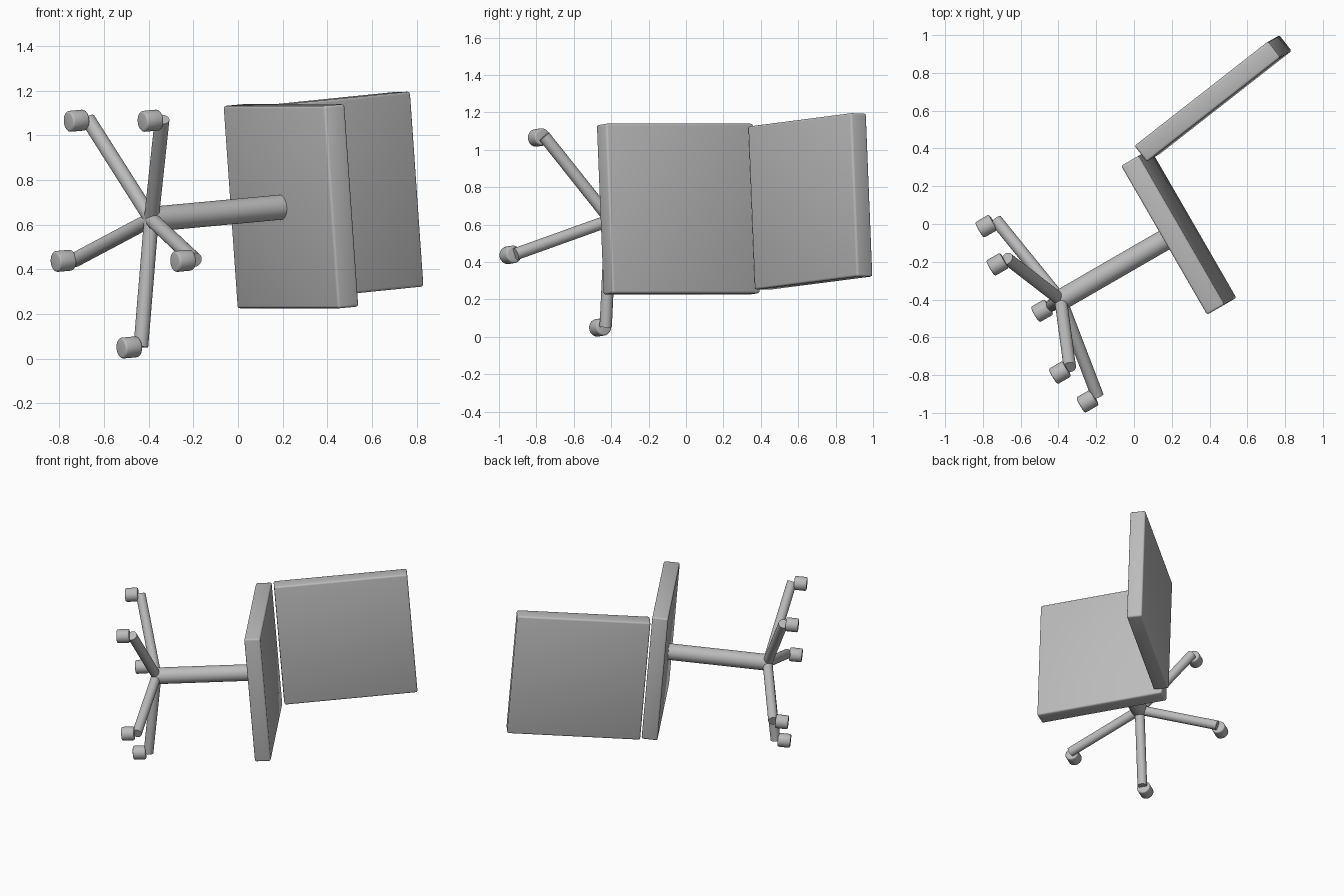
import bpy
from math import radians, cos, sin, tau
from mathutils import Matrix, Vector

cube = bpy.data.objects.get("Cube")
if cube:
    bpy.data.objects.remove(cube, do_unlink=True)

grey = bpy.data.materials.new("plain grey")
grey.use_nodes = True
grey.diffuse_color = (0.5, 0.5, 0.5, 1)
grey.node_tree.nodes["Principled BSDF"].inputs["Base Color"].default_value = (0.5, 0.5, 0.5, 1)

# The toppled chair's own frame: z along the column, y towards the backrest
tilt, turn = radians(4.6), radians(30)
up = Vector((cos(turn) * cos(tilt), sin(turn) * cos(tilt), sin(tilt)))
back = Vector((-sin(turn), cos(turn), 0))
side = back.cross(up)
chair = Matrix((side, back, up)).transposed().to_4x4()
chair.translation = (-0.526, -0.482, 0.612)


def finish(obj, name, local, bevel=0):
    obj.name = name
    obj.data.materials.append(grey)
    if bevel:
        mod = obj.modifiers.new("soft edges", "BEVEL")
        mod.width = bevel
        mod.segments = 3
        bpy.ops.object.modifier_apply(modifier=mod.name)
    bpy.ops.object.shade_smooth_by_angle(angle=radians(35))
    obj.matrix_world = chair @ local


def slab(name, size, local):
    bpy.ops.mesh.primitive_cube_add(size=1)
    obj = bpy.context.object
    obj.data.transform(Matrix.Diagonal((*size, 1)))
    finish(obj, name, local, 0.012)


def rod(name, start, end, radius, bevel=0):
    start, end = Vector(start), Vector(end)
    axis = end - start
    bpy.ops.mesh.primitive_cylinder_add(vertices=32, radius=radius, depth=axis.length)
    turn_to = axis.to_track_quat("Z", "Y").to_matrix().to_4x4()
    finish(bpy.context.object, name, Matrix.Translation((start + end) / 2) @ turn_to, bevel)


# Seat and reclined backrest
slab("seat", (0.91, 0.91, 0.108), Matrix.Translation((0, 0, 0.884)))
slab("backrest", (0.876, 0.107, 0.9),
     Matrix.Translation((0, 0.521, 1.396)) @ Matrix.Rotation(radians(-8), 4, "X"))

# Column
rod("column", (0, 0, 0.15), (0, 0, 0.85), 0.056)

# Five spread legs, each with a caster
for i in range(5):
    a = i * tau / 5
    out = Vector((cos(a), sin(a), 0))
    rod(f"leg_{i + 1}", (0, 0, 0.16), out * 0.565 + Vector((0, 0, 0.06)), 0.033)
    hub = out * 0.563
    rod(f"caster_{i + 1}", hub - Vector((0, 0, 0.043)), hub + Vector((0, 0, 0.043)), 0.047, 0.01)
